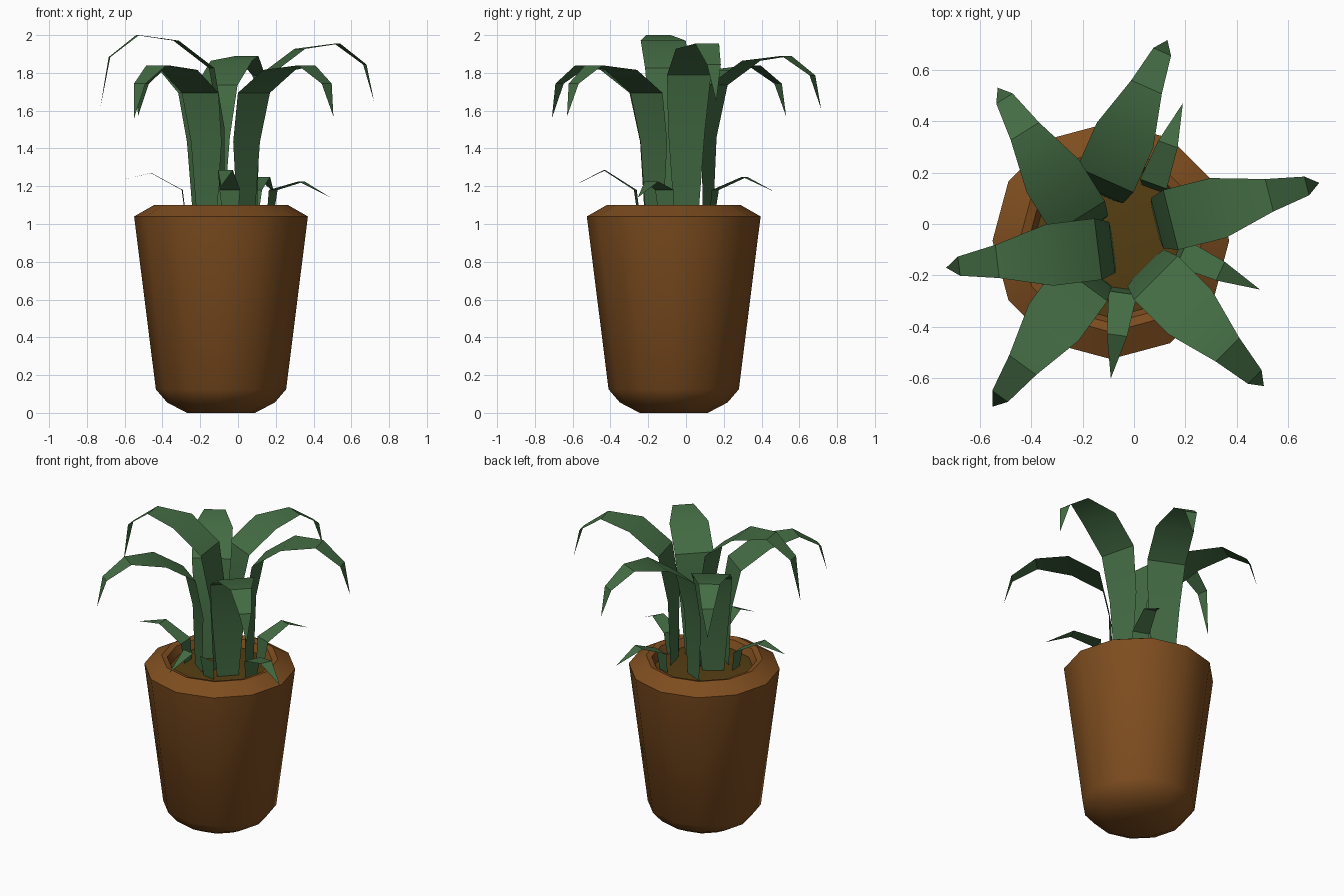
import bpy, math

if "Cube" in bpy.data.objects:
    bpy.data.objects.remove(bpy.data.objects["Cube"])

CX, CY = -0.09, -0.065


def material(name, rgb):
    m = bpy.data.materials.new(name)
    m.diffuse_color = (*rgb, 1)
    m.use_nodes = True
    m.node_tree.nodes["Principled BSDF"].inputs["Base Color"].default_value = m.diffuse_color
    return m


CLAY = material("clay", (0.21, 0.075, 0.014))
SOIL = material("soil", (0.09, 0.047, 0.006))
GREEN = material("leaf_green", (0.057, 0.15, 0.057))


def make(name, verts, faces, mat, angle):
    me = bpy.data.meshes.new(name)
    me.from_pydata(verts, [], faces)
    me.materials.append(mat)
    ob = bpy.data.objects.new(name, me)
    bpy.context.collection.objects.link(ob)
    bpy.ops.object.select_all(action='DESELECT')
    ob.select_set(True)
    bpy.context.view_layer.objects.active = ob
    bpy.ops.object.shade_smooth_by_angle(angle=math.radians(angle))
    return ob


def lathe(name, profile, mat, n=12, cap_start=False, cap_end=False):
    verts = [(CX + r * math.cos(math.tau * i / n), CY + r * math.sin(math.tau * i / n), z)
             for r, z in profile for i in range(n)]
    faces = [(k * n + i, k * n + (i + 1) % n, (k + 1) * n + (i + 1) % n, (k + 1) * n + i)
             for k in range(len(profile) - 1) for i in range(n)]
    if cap_start:
        faces.append(tuple(reversed(range(n))))
    if cap_end:
        faces.append(tuple(range((len(profile) - 1) * n, len(profile) * n)))
    return make(name, verts, faces, mat, 35)


def leaf(name, tip, angle, sections):
    """Flat strip; sections run from tip to base as (distance back, z, width)."""
    a = math.radians(angle)
    dx, dy = math.cos(a), math.sin(a)
    verts = [tip]
    for back, z, w in sections:
        x, y = tip[0] - back * dx, tip[1] - back * dy
        verts += [(x - dy * w / 2, y + dx * w / 2, z), (x + dy * w / 2, y - dx * w / 2, z)]
    faces = [(0, 1, 2)]
    faces += [(2 * k + 2, 2 * k + 1, 2 * k + 3, 2 * k + 4) for k in range(len(sections) - 1)]
    return make(name, verts, faces, GREEN, 30)


# Pot with bevelled foot and rim, and the soil inside it
lathe("pot", [(0.18, 0), (0.285, 0.055), (0.345, 0.125), (0.46, 1.04), (0.355, 1.10),
              (0.32, 1.09), (0.29, 1.02)], CLAY, cap_start=True)
lathe("soil", [(0.30, 1.04), (0.2, 1.05)], SOIL, cap_end=True)

# Large arching leaves: tip, heading, peak height
BASE = 1.03
LARGE = [((0.72, 0.16, 1.65), 14, 1.955),
         ((0.13, 0.715, 1.61), 66, 1.89),
         ((-0.53, 0.53, 1.57), 122, 1.84),
         ((-0.73, -0.17, 1.61), 187, 2.0),
         ((-0.55, -0.71, 1.56), -126, 1.84),
         ((0.505, -0.63, 1.57), -45, 1.84)]
SHAPE = [(0.05, 0.88, 0.075), (0.20, 1.0, 0.13), (0.405, 0.97, 0.24),
         (0.595, 0.82, 0.24), (0.65, 0.50, 0.20), (0.655, 0.0, 0.13)]
for i, (tip, ang, peak) in enumerate(LARGE):
    leaf(f"large_leaf_{i + 1}", tip, ang,
         [(b, BASE + h * (peak - BASE), w) for b, h, w in SHAPE])

# Small low leaves around the base
SMALL = [((0.49, -0.255, 1.14), -25, 1.225),
         ((0.19, 0.47, 1.17), 70, 1.25),
         ((-0.63, -0.15, 1.23), 183, 1.27),
         ((-0.09, -0.60, 1.20), -98, 1.285)]
for i, (tip, ang, peak) in enumerate(SMALL):
    leaf(f"small_leaf_{i + 1}", tip, ang,
         [(0.17, peak, 0.08), (0.335, 1.18, 0.11), (0.355, BASE, 0.08)])
